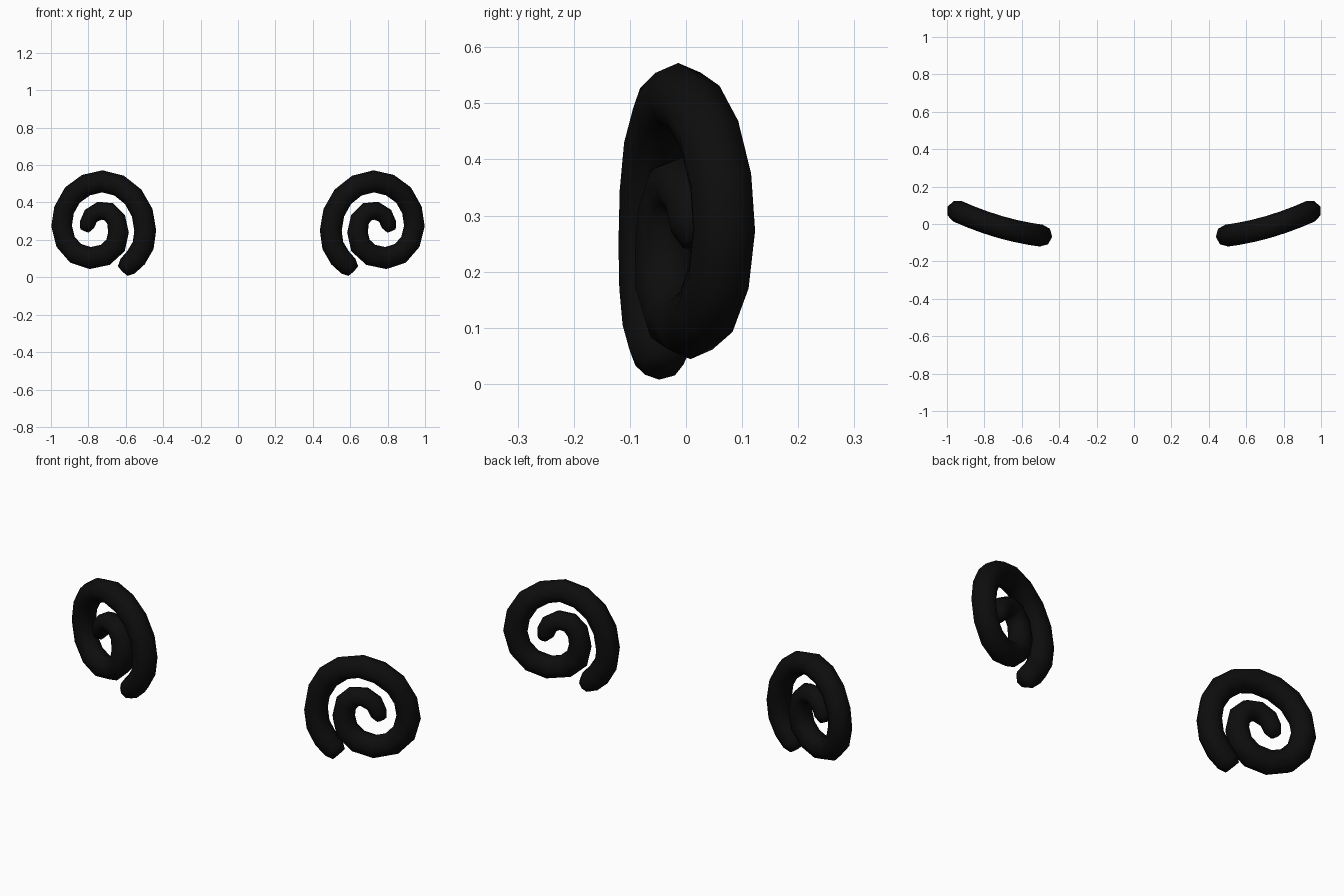
import bpy, bmesh, math
from mathutils import Vector

if "Cube" in bpy.data.objects:
    bpy.data.objects.remove(bpy.data.objects["Cube"])

# Centreline of one coil (x, z), from the outer lower end to the inner tip
PATH = [(0.59, 0.06), (0.545, 0.105), (0.507, 0.17), (0.496, 0.25), (0.512, 0.345),
        (0.56, 0.43), (0.635, 0.49), (0.725, 0.513), (0.812, 0.493), (0.885, 0.44),
        (0.93, 0.36), (0.943, 0.275), (0.922, 0.19), (0.868, 0.128), (0.79, 0.103),
        (0.71, 0.12), (0.655, 0.17), (0.639, 0.24), (0.652, 0.31), (0.69, 0.35),
        (0.74, 0.356), (0.787, 0.328), (0.807, 0.282)]
SIDES = 8

black = bpy.data.materials.new("black")
black.diffuse_color = (0.004, 0.004, 0.004, 1)
black.use_nodes = True
black.node_tree.nodes["Principled BSDF"].inputs["Base Color"].default_value = black.diffuse_color


def sheet(x):
    """Depth of the gently curved sheet the coil lies on."""
    t = x - 0.495
    return -0.062 + 0.127 * t + 0.364 * t * t


def coil(name, side):
    pts = [Vector((x, sheet(x), z)) for x, z in PATH]
    n = len(pts)
    rings = []
    for i, p in enumerate(pts):
        tan = (pts[min(i + 1, n - 1)] - pts[max(i - 1, 0)]).normalized()
        r = 0.059 if i < 17 else 0.059 - 0.0025 * (i - 16)
        if i == 0:
            rings.append((p - tan * 0.036, tan, 0.038))
            r = 0.055
        rings.append((p, tan, r))
        if i == n - 1:
            rings.append((p + tan * 0.035, tan, r * 0.6))

    bm = bmesh.new()
    loops = []
    for p, tan, r in rings:
        slope = 0.127 + 0.728 * (p.x - 0.495)
        nor = Vector((-slope, 1, 0)).normalized()
        across = tan.cross(nor).normalized()
        nor = across.cross(tan)
        loop = []
        for k in range(SIDES):
            a = math.tau * k / SIDES
            v = p + across * (r * math.cos(a)) + nor * (r * math.sin(a))
            loop.append(bm.verts.new((v.x * side, v.y, v.z)))
        loops.append(loop)
    # Tube walls and end caps
    for a, b in zip(loops, loops[1:]):
        for k in range(SIDES):
            j = (k + 1) % SIDES
            bm.faces.new((a[k], a[j], b[j], b[k]))
    bm.faces.new(loops[0])
    bm.faces.new(loops[-1])
    bmesh.ops.recalc_face_normals(bm, faces=bm.faces)
    for f in bm.faces:
        f.smooth = True
    me = bpy.data.meshes.new(name)
    bm.to_mesh(me)
    bm.free()
    me.materials.append(black)
    bpy.context.collection.objects.link(bpy.data.objects.new(name, me))


# Mirrored pair
coil("right_coil", 1)
coil("left_coil", -1)
